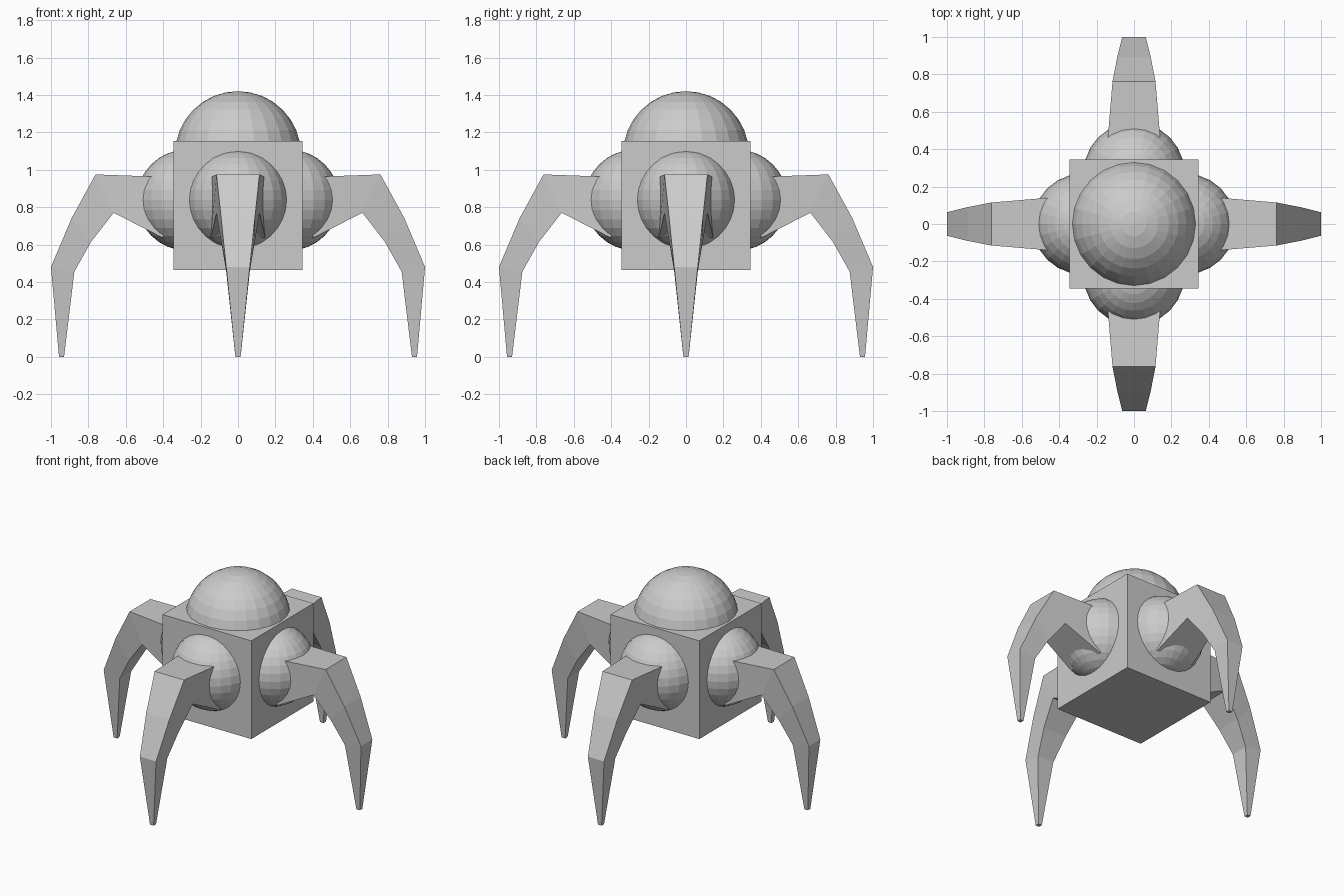
import bpy, bmesh, math
from mathutils import Matrix

cube = bpy.data.objects.get("Cube")
if cube:
    bpy.data.objects.remove(cube, do_unlink=True)

grey = bpy.data.materials.new("plain grey")
grey.use_nodes = True
grey.diffuse_color = (0.6, 0.6, 0.6, 1)
grey.node_tree.nodes["Principled BSDF"].inputs["Base Color"].default_value = (0.6, 0.6, 0.6, 1)


def finish(name, bm):
    """Turn a bmesh into a flat shaded grey object."""
    bmesh.ops.recalc_face_normals(bm, faces=bm.faces)
    mesh = bpy.data.meshes.new(name)
    bm.to_mesh(mesh)
    bm.free()
    mesh.materials.append(grey)
    obj = bpy.data.objects.new(name, mesh)
    bpy.context.collection.objects.link(obj)
    return obj


def ball(name, radius, location):
    bm = bmesh.new()
    bmesh.ops.create_uvsphere(bm, u_segments=24, v_segments=16, radius=radius,
                              matrix=Matrix.Translation(location))
    return finish(name, bm)


# Leg stations: outer point, inner point (distance out, height), half width
STATIONS = [
    ((0.40, 0.962), (0.40, 0.635), 0.145),
    ((0.762, 0.975), (0.665, 0.77), 0.115),
    ((0.89, 0.74), (0.785, 0.615), 0.09),
    ((1.00, 0.48), (0.875, 0.455), 0.063),
    ((0.957, 0.0), (0.93, 0.0), 0.014),
]


def leg(name, angle):
    """Loft a tapering four-sided leg along the stations."""
    bm = bmesh.new()
    rings = []
    for (ro, zo), (ri, zi), w in STATIONS:
        corners = [(ro, -w, zo), (ro, w, zo), (ri, w, zi), (ri, -w, zi)]
        rings.append([bm.verts.new(c) for c in corners])
    for a, b in zip(rings, rings[1:]):
        for i in range(4):
            j = (i + 1) % 4
            bm.faces.new((a[i], a[j], b[j], b[i]))
    bm.faces.new(rings[0])
    bm.faces.new(rings[-1])
    bmesh.ops.rotate(bm, verts=bm.verts, matrix=Matrix.Rotation(angle, 3, "Z"))
    return finish(name, bm)


# Cube body
bm = bmesh.new()
bmesh.ops.create_cube(bm, size=0.69, matrix=Matrix.Translation((0, 0, 0.808)))
finish("body", bm)

# Dome head
ball("head", 0.337, (0, 0, 1.083))

# Four hip balls and legs
for k, side in enumerate(("left", "back", "right", "front")):
    angle = k * math.pi / 2
    ball(side + "_hip", 0.27, (0.273 * math.cos(angle), 0.273 * math.sin(angle), 0.838))
    leg(side + "_leg", angle)
